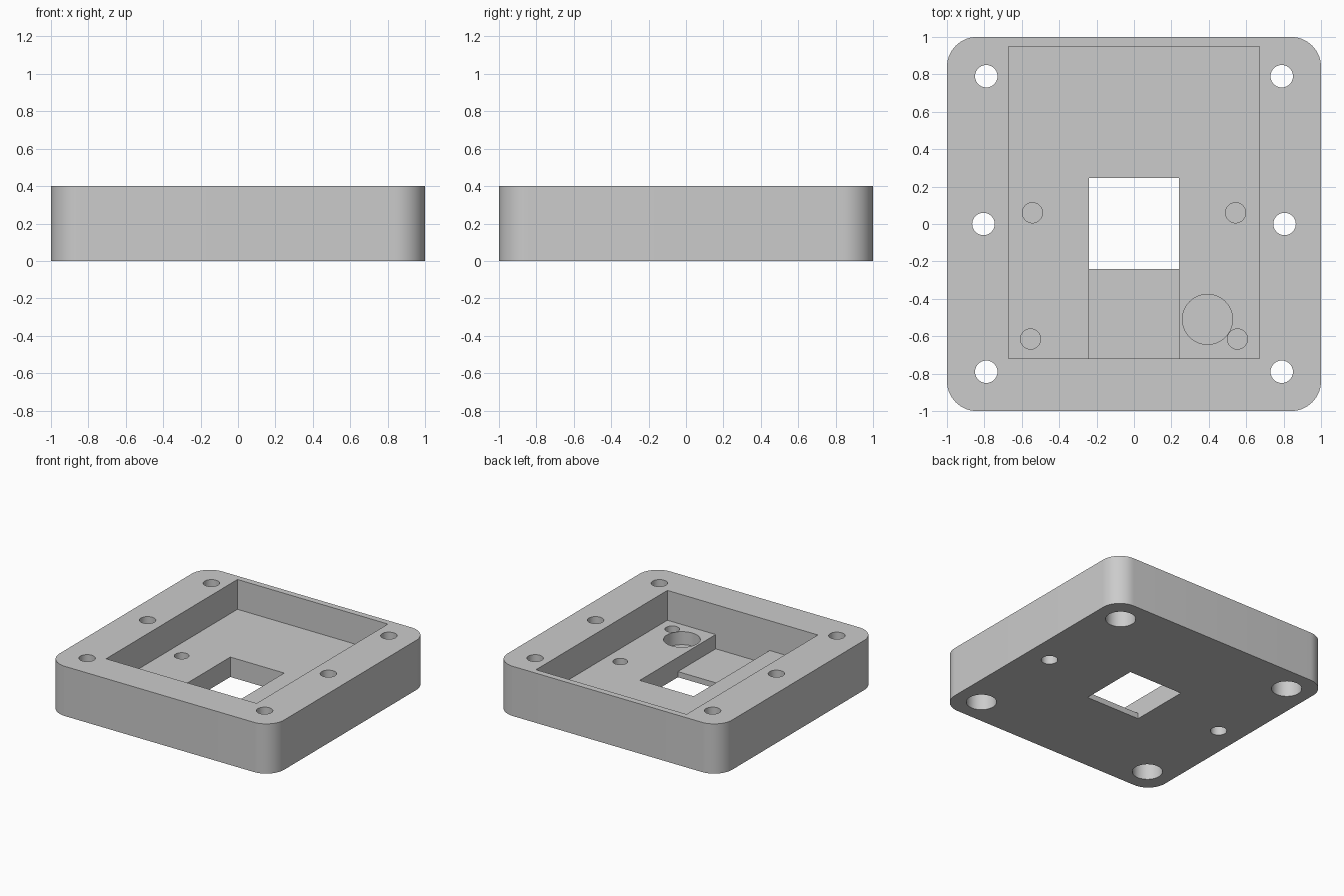
import bpy
import bmesh
from math import radians

default = bpy.data.objects.get("Cube")
if default:
    bpy.data.objects.remove(default, do_unlink=True)

# Heights of the main levels
TOP = 0.4
POCKET_FLOOR = 0.16
CHANNEL_FLOOR = 0.045
BLIND_FLOOR = 0.055
BORE_TOP = 0.2
OVER = 0.1  # overshoot of cutters beyond the block

grey = bpy.data.materials.new("plain grey")
grey.use_nodes = True
colour = (0.6, 0.6, 0.6, 1)
grey.diffuse_color = colour
grey.node_tree.nodes["Principled BSDF"].inputs["Base Color"].default_value = colour


def box(name, x0, x1, y0, y1, z0, z1):
    bpy.ops.mesh.primitive_cube_add(
        size=1, location=((x0 + x1) / 2, (y0 + y1) / 2, (z0 + z1) / 2))
    ob = bpy.context.object
    ob.name = name
    ob.scale = (x1 - x0, y1 - y0, z1 - z0)
    bpy.ops.object.transform_apply(location=True, scale=True)
    ob.data.materials.append(grey)
    return ob


def cylinder(name, x, y, radius, z0, z1):
    bpy.ops.mesh.primitive_cylinder_add(
        vertices=48, radius=radius, depth=z1 - z0, location=(x, y, (z0 + z1) / 2))
    ob = bpy.context.object
    ob.name = name
    ob.data.materials.append(grey)
    return ob


def cut(target, cutter):
    cutter.hide_render = True
    mod = target.modifiers.new(cutter.name, "BOOLEAN")
    mod.operation = "DIFFERENCE"
    mod.solver = "EXACT"
    mod.object = cutter
    bpy.context.view_layer.objects.active = target
    bpy.ops.object.modifier_apply(modifier=mod.name)
    bpy.data.objects.remove(cutter, do_unlink=True)


# Block with rounded vertical corners
plate = box("housing_plate", -1, 1, -1, 1, 0, TOP)
bm = bmesh.new()
bm.from_mesh(plate.data)
uprights = [e for e in bm.edges
            if abs(e.verts[0].co.z - e.verts[1].co.z) > TOP / 2]
bmesh.ops.bevel(bm, geom=uprights, offset=0.16, offset_type="OFFSET",
                segments=14, profile=0.5, affect="EDGES")
bm.to_mesh(plate.data)
bm.free()

# Pocket, front channel and square window
cut(plate, box("pocket", -0.67, 0.67, -0.72, 0.95, POCKET_FLOOR, TOP + OVER))
cut(plate, box("channel", -0.24, 0.24, -0.72, 0.245, CHANNEL_FLOOR, POCKET_FLOOR + OVER))
cut(plate, box("window", -0.24, 0.24, -0.24, 0.245, -OVER, POCKET_FLOOR + OVER))

# Through holes on both sides, corner ones counterbored from below
for side in (-1, 1):
    cut(plate, cylinder("middle_hole", side * 0.805, 0, 0.06, -OVER, TOP + OVER))
    for end in (-1, 1):
        x, y = side * 0.79, end * 0.79
        cut(plate, cylinder("corner_hole", x, y, 0.06, -OVER, TOP + OVER))
        cut(plate, cylinder("counterbore", x, y, 0.11, -OVER, BORE_TOP))
    # Blind holes in the pocket floor
    cut(plate, cylinder("rear_blind_hole", side * 0.543, 0.06, 0.054,
                        BLIND_FLOOR, POCKET_FLOOR + OVER))
    cut(plate, cylinder("front_blind_hole", side * 0.553, -0.615, 0.054,
                        BLIND_FLOOR, POCKET_FLOOR + OVER))

# Large round recess in the pocket floor
cut(plate, cylinder("round_recess", 0.393, -0.51, 0.134,
                    BLIND_FLOOR, POCKET_FLOOR + OVER))

bpy.ops.object.select_all(action="DESELECT")
plate.select_set(True)
bpy.context.view_layer.objects.active = plate
bpy.ops.object.shade_smooth_by_angle(angle=radians(30))
